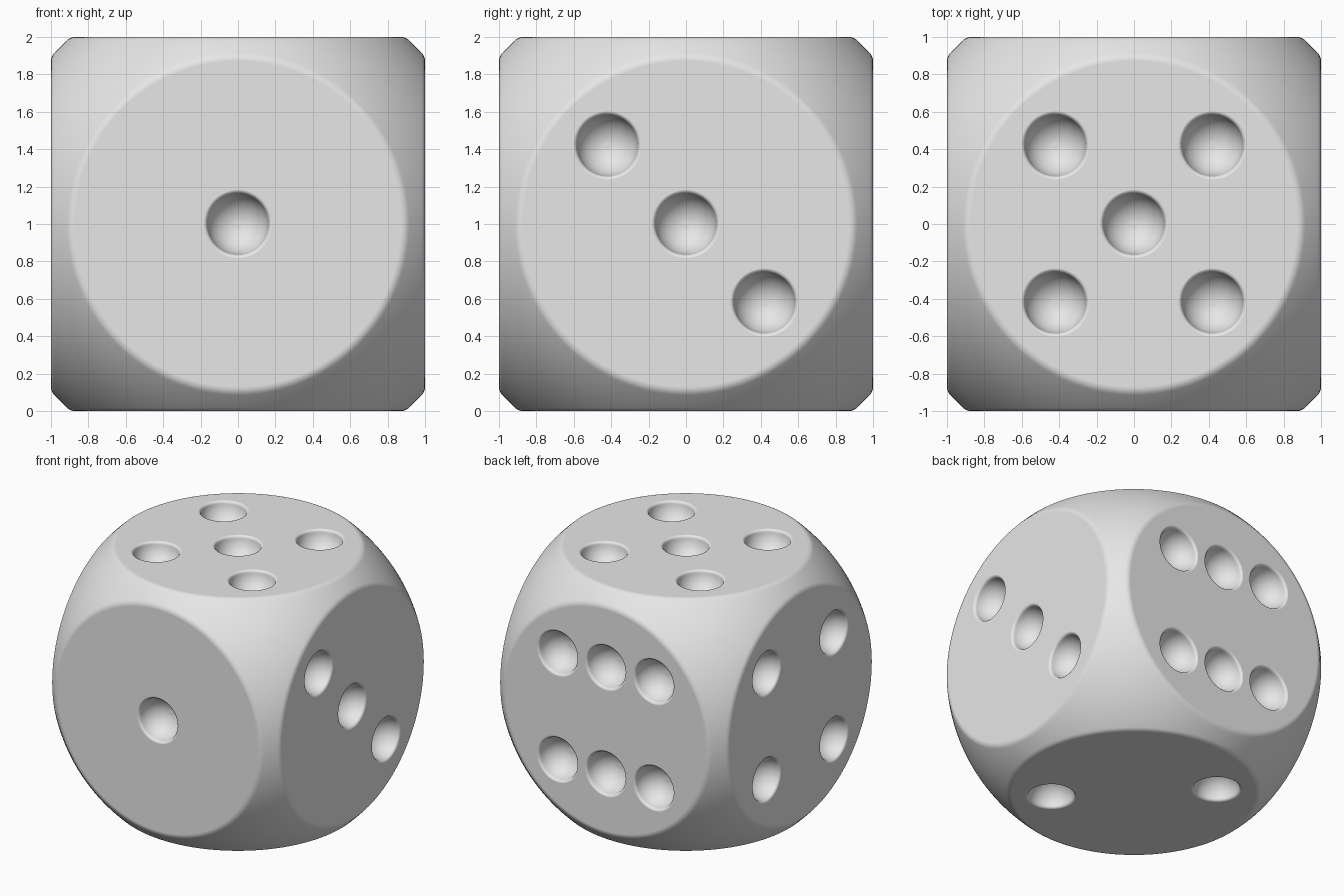
import bpy, bmesh
from math import sin, cos, pi, atan2, sqrt
from mathutils import Vector

if "Cube" in bpy.data.objects:
    bpy.data.objects.remove(bpy.data.objects["Cube"])

BALL = 1.342        # sphere that rounds the corners of the cube
EDGE = 0.06         # fillet between flat face and sphere
PIP = 0.165         # pip bowl radius
LIP = 0.022         # fillet around each pip
STEP = 0.42         # pip spacing
SEGS = 128

X, Y, Z = Vector((1, 0, 0)), Vector((0, 1, 0)), Vector((0, 0, 1))
CENTRE = Z.copy()

square = [(-1, -1), (1, -1), (-1, 1), (1, 1)]
# Normal, horizontal and vertical direction of each side, with its pips
SIDES = [
    (-Y, X, Z, [(0, 0)]),
    (Y, -X, Z, square + [(0, 1), (0, -1)]),
    (X, Y, Z, [(-1, 1), (0, 0), (1, -1)]),
    (-X, -Y, Z, square),
    (Z, X, Y, square + [(0, 0)]),
    (-Z, X, -Y, [(1, 1), (-1, -1)]),
]


def place(side, a, b, w):
    n, u, v, _ = side
    return CENTRE + u * a + v * b + n * w


def bridge(bm, rings):
    for lo, hi in zip(rings, rings[1:]):
        for i in range(len(lo)):
            j = (i + 1) % len(lo)
            bm.faces.new((lo[i], lo[j], hi[j], hi[i]))


def finish(bm, name):
    bmesh.ops.remove_doubles(bm, verts=bm.verts[:], dist=0.0001)
    bmesh.ops.recalc_face_normals(bm, faces=bm.faces[:])
    mesh = bpy.data.meshes.new(name)
    bm.to_mesh(mesh)
    bm.free()
    obj = bpy.data.objects.new(name, mesh)
    bpy.context.collection.objects.link(obj)
    return obj


# Body: flat disc, fillet and spherical surround on each of six sides
bm = bmesh.new()
fillet_r = sqrt((BALL - EDGE) ** 2 - (1 - EDGE) ** 2)
slope = atan2(fillet_r, 1 - EDGE)
angles = [2 * pi * i / SEGS for i in range(SEGS)]
for side in SIDES:
    rings = []
    for k in range(7):
        t = slope * k / 6
        r, w = fillet_r + EDGE * sin(t), 1 - EDGE + EDGE * cos(t)
        rings.append([bm.verts.new(place(side, r * cos(a), r * sin(a), w)) for a in angles])
    for k in range(1, 13):
        ring = []
        for a in angles:
            start = fillet_r / (1 - EDGE)
            end = 1 / max(abs(cos(a)), abs(sin(a)))
            t = start + (end - start) * k / 12
            d = Vector((t * cos(a), t * sin(a), 1)).normalized() * BALL
            ring.append(bm.verts.new(place(side, *d)))
        rings.append(ring)
    bm.faces.new(rings[0])
    bridge(bm, rings)
body = finish(bm, "die_body")

# Pip cutter: round bowl with a flared lip, repeated for every pip
lip_r = sqrt((PIP + LIP) ** 2 - LIP ** 2)
meet = atan2(lip_r, LIP)
profile = [(PIP * sin(meet * k / 16), -PIP * cos(meet * k / 16)) for k in range(1, 17)]
for k in range(1, 7):
    t = meet * (1 - k / 6)
    profile.append((lip_r - LIP * sin(t), -LIP + LIP * cos(t)))
profile.append((lip_r, 0.05))

bm = bmesh.new()
for side in SIDES:
    for px, py in side[3]:
        rings = []
        for r, h in profile:
            rings.append([bm.verts.new(place(side, px * STEP + r * cos(a), py * STEP + r * sin(a),
                                             1.0004 + h)) for a in angles[::2]])
        bm.faces.new(rings[0])
        bm.faces.new(rings[-1])
        bridge(bm, rings)
cutter = finish(bm, "pip_cutter")
cutter.hide_render = True

# Carve the pips
bpy.ops.object.select_all(action='DESELECT')
body.select_set(True)
bpy.context.view_layer.objects.active = body
carve = body.modifiers.new("pips", 'BOOLEAN')
carve.operation = 'DIFFERENCE'
carve.solver = 'EXACT'
carve.object = cutter
bpy.ops.object.modifier_apply(modifier=carve.name)
bpy.data.objects.remove(cutter)

# Smooth shading with flat faces kept flat
bpy.ops.object.shade_smooth_by_angle(angle=pi / 5)
shade = body.modifiers.new("shading", 'WEIGHTED_NORMAL')
shade.keep_sharp = True

# Material
grey = bpy.data.materials.new("light_grey")
grey.use_nodes = True
colour = (0.8, 0.8, 0.8, 1)
grey.diffuse_color = colour
grey.node_tree.nodes["Principled BSDF"].inputs["Base Color"].default_value = colour
body.data.materials.clear()
body.data.materials.append(grey)
